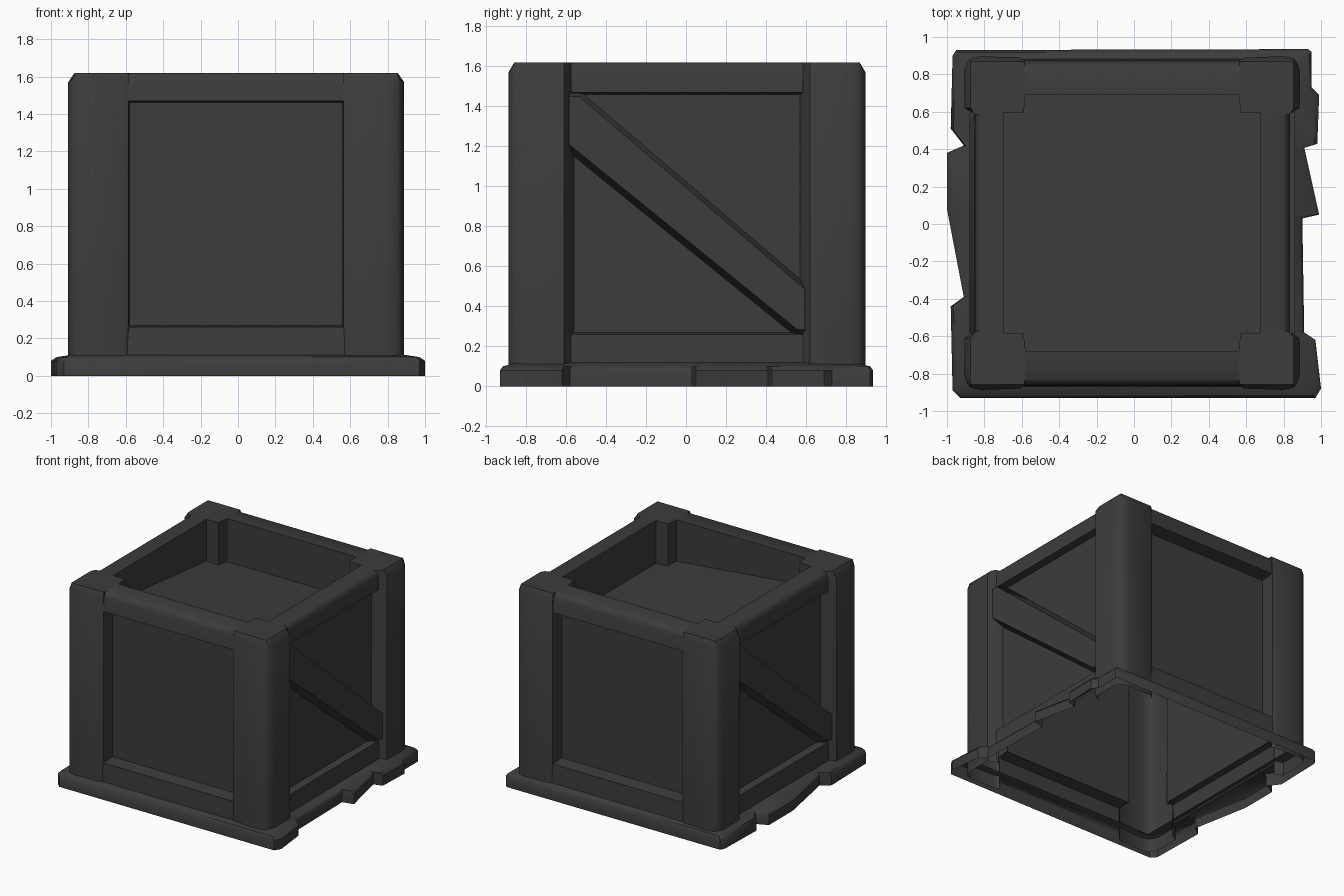
import bpy, bmesh, math
from mathutils import Matrix, Vector

cube = bpy.data.objects.get("Cube")
if cube:
    bpy.data.objects.remove(cube, do_unlink=True)

grey = bpy.data.materials.new("dark_grey")
grey.use_nodes = True
colour = (0.045, 0.045, 0.045, 1)
grey.diffuse_color = colour
bsdf = grey.node_tree.nodes["Principled BSDF"]
bsdf.inputs["Base Color"].default_value = colour
bsdf.inputs["Roughness"].default_value = 0.8

CENTRE = Vector((-0.01, 0.005, 0))
TOP, FLOOR = 1.62, 1.275
WIN_LOW, WIN_HIGH = 0.27, 1.46
RECESS_R, SPAN = 0.685, 0.58


def loft(name, loops, closed=False, cap=None, inward=False, shift=CENTRE):
    """Skin matching point loops; cap is an optional final face."""
    bm = bmesh.new()
    rows = [[bm.verts.new(Vector(p) + shift) for p in loop] for loop in loops]
    n = len(rows[0])
    for a, b in zip(rows, rows[1:]):
        for i in range(n if closed else n - 1):
            j = (i + 1) % n
            bm.faces.new((a[i], a[j], b[j], b[i]))
    if cap is not None:
        bm.faces.new(rows[-1] + [bm.verts.new(Vector(p) + shift) for p in cap])
    bmesh.ops.remove_doubles(bm, verts=bm.verts, dist=0.0005)
    bmesh.ops.recalc_face_normals(bm, faces=bm.faces)
    # Point the shell away from (or towards) the core
    core = Vector((0, 0, 0.8))
    facing = sum(f.normal.dot(f.calc_center_median() - core) * f.calc_area()
                 for f in bm.faces)
    if (facing < 0) != inward:
        bmesh.ops.reverse_faces(bm, faces=bm.faces)
    mesh = bpy.data.meshes.new(name)
    bm.to_mesh(mesh)
    bm.free()
    mesh.materials.append(grey)
    obj = bpy.data.objects.new(name, mesh)
    bpy.context.collection.objects.link(obj)
    bpy.ops.object.select_all(action='DESELECT')
    obj.select_set(True)
    bpy.context.view_layer.objects.active = obj
    bpy.ops.object.shade_smooth_by_angle(angle=math.radians(40))
    return obj


# Corner posts: hollow bevelled strips; the jambs stop at the window sill
POST = [(0.57, 0.765), (0.575, 0.872), (0.6, 0.885), (0.81, 0.892), (0.865, 0.88),
        (0.885, 0.855), (0.898, 0.81), (0.896, 0.615), (0.845, 0.585), (0.79, 0.565)]
for sx, side in ((1, "left"), (-1, "right")):
    for sy, end in ((1, "back"), (-1, "front")):
        def ring(z, limit=1, jamb=True):
            pts = POST if jamb else [(0.572, 0.865)] + POST[1:-1] + [(0.84, 0.578)]
            return [(sx * min(x, limit), sy * min(y, limit), z) for x, y in pts]
        loft(f"{end}_{side}_post",
             [ring(0, jamb=False), ring(WIN_LOW - 0.02, jamb=False), ring(WIN_LOW),
              ring(1.57), ring(TOP, 0.863)],
             cap=[(sx * x, sy * y, TOP)
                  for x, y in ((RECESS_R, 0.575), (RECESS_R, 0.59),
                               (0.58, 0.59), (0.57, RECESS_R))])

# Walls: sunken panel, top and bottom rails, diagonal braces on the sides
for k, side in enumerate(("front", "left", "back", "right")):
    turn = Matrix.Rotation(k * math.pi / 2, 3, 'Z')

    def at(u, r, z):
        return turn @ Vector((u, -r, z))

    face, brow, sunk = (0.845, 0.84, 0.79) if k % 2 else (0.872, 0.862, 0.765)
    loft(f"{side}_panel", [[at(u, sunk, z) for z in (WIN_LOW - 0.01, WIN_HIGH + 0.01)]
                           for u in (-SPAN, SPAN)])
    top_rail = [(sunk, WIN_HIGH), (face, WIN_HIGH + 0.01), (brow, 1.575),
                (brow - 0.01, 1.605), (brow - 0.03, TOP), (RECESS_R, TOP)]
    low_rail = [(sunk, WIN_LOW), (face, WIN_LOW - 0.01), (face + 0.005, 0.1)]
    for label, prof in (("top", top_rail), ("bottom", low_rail)):
        loft(f"{side}_{label}_rail", [[at(u, r, z) for r, z in prof]
                                      for u in (-SPAN, SPAN)])
    if k % 2:
        # Points along the upper edge, then back along the lower edge
        upper = [(-0.59, 1.47), (-0.54, 1.47), (0.59, 0.505)]
        lower = [(0.59, 0.265), (0.55, 0.265), (-0.59, 1.19)]
        foot = ([at(u, sunk, z + 0.01) for u, z in upper]
                + [at(u, sunk, z - 0.02) for u, z in lower])
        crest = ([at(u, face + 0.025, z - 0.02) for u, z in upper]
                 + [at(u, face + 0.025, z + 0.02) for u, z in lower])
        loft(f"{side}_brace", [foot, crest], closed=True, cap=[])

# Open tray in the top, notched around the posts, floor rising to one corner
quarter = [(RECESS_R, 0.59), (0.58, 0.59), (0.57, RECESS_R)]
outline = []
for sx, sy in ((1, 1), (-1, 1), (-1, -1), (1, -1)):
    pts = [(sx * x, sy * y) for x, y in quarter]
    outline += pts if sx * sy > 0 else pts[::-1]


def floor_ring(scale):
    return [(x * scale, y * scale,
             FLOOR + 0.035 * (1 - x * scale / 0.7) * (1 - y * scale / 0.7))
            for x, y in outline]


loft("top_tray", [[(x, y, TOP) for x, y in outline], floor_ring(1), floor_ring(0.5)],
     closed=True, cap=[], inward=True)

# Ragged skirt around the foot, sloping up to the walls
SKIRT = [(0.97, -0.93), (1, -0.88), (0.97, -0.62), (0.91, -0.58), (0.90, 0.03),
         (0.99, 0.05), (0.91, 0.41), (0.98, 0.43), (0.99, 0.69), (0.95, 0.73),
         (0.95, 0.92), (0.93, 0.935), (-0.95, 0.93), (-0.97, 0.90), (-0.98, 0.51),
         (-0.91, 0.42), (-1, 0.38), (-1, 0.08), (-0.91, -0.39), (-0.98, -0.44),
         (-0.97, -0.89), (-0.93, -0.93)]


def inset(p, limit, z):
    return tuple(max(-limit, min(limit, c)) for c in p) + (z,)


loft("foot_skirt", [[inset(p, 1, 0) for p in SKIRT], [inset(p, 1, 0.08) for p in SKIRT],
                    [inset((x * 0.985, y * 0.985), 0.97, 0.1) for x, y in SKIRT],
                    [inset(p, 0.835, 0.12) for p in SKIRT]],
     closed=True, shift=Vector((0, 0, 0)))
